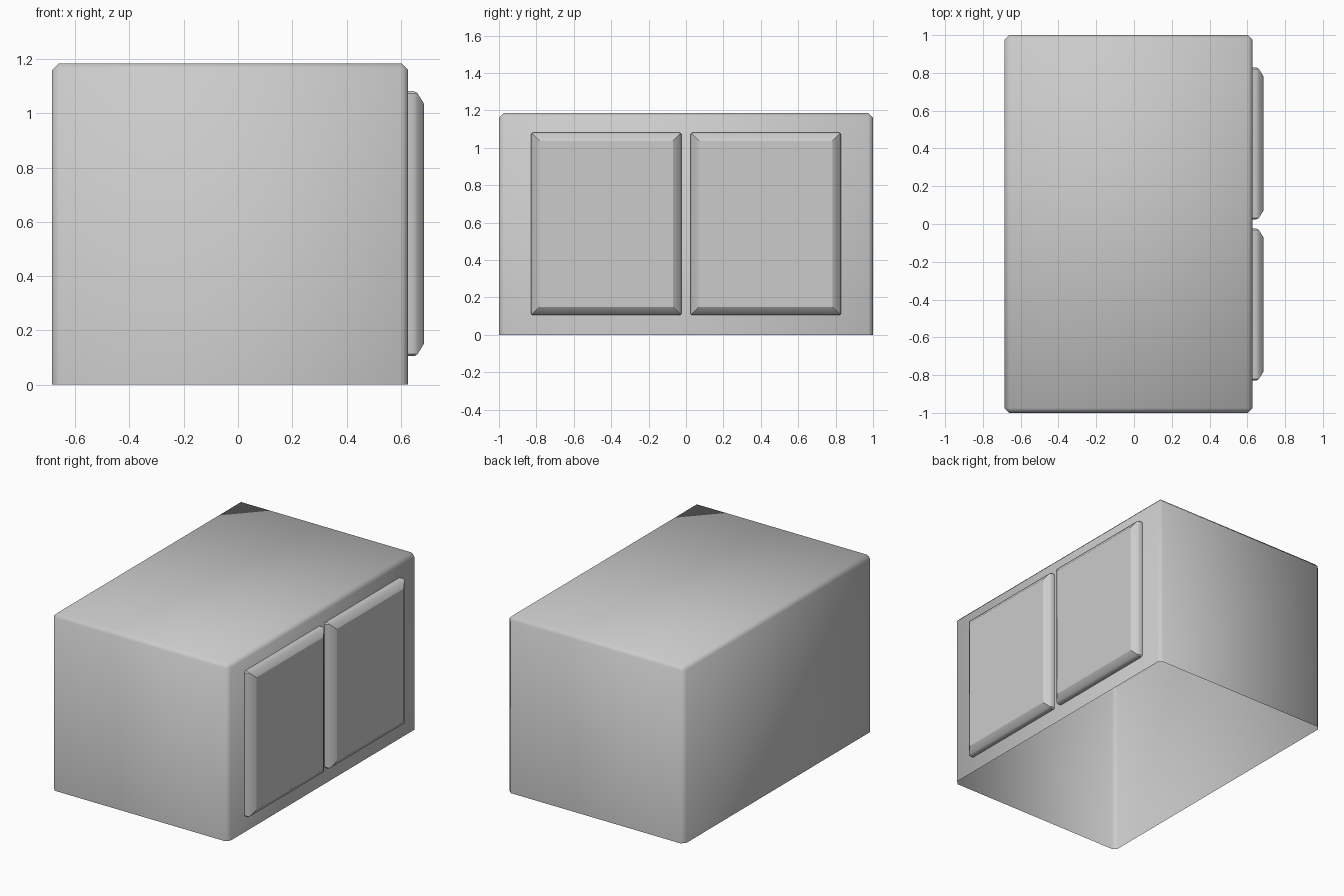
import bpy, bmesh
from math import radians

if "Cube" in bpy.data.objects:
    bpy.data.objects.remove(bpy.data.objects["Cube"])


def finish(name, bm, bevel_edges, width, smooth_angle):
    """Chamfer the given edges and turn the bmesh into a smooth-shaded object."""
    bmesh.ops.recalc_face_normals(bm, faces=bm.faces)
    bmesh.ops.bevel(bm, geom=bevel_edges, offset=width, segments=1,
                    profile=0.5, affect='EDGES')
    mesh = bpy.data.meshes.new(name)
    bm.to_mesh(mesh)
    bm.free()
    obj = bpy.data.objects.new(name, mesh)
    bpy.context.collection.objects.link(obj)
    bpy.ops.object.select_all(action='DESELECT')
    obj.select_set(True)
    bpy.context.view_layer.objects.active = obj
    bpy.ops.object.shade_smooth_by_angle(angle=radians(smooth_angle))
    return obj


def lofted_box(rings):
    """Stack of four-cornered rings, capped at the last ring, open at the first."""
    bm = bmesh.new()
    loops = [[bm.verts.new(p) for p in ring] for ring in rings]
    for a, b in zip(loops, loops[1:]):
        for i in range(4):
            j = (i + 1) % 4
            bm.faces.new((a[i], a[j], b[j], b[i]))
    bm.faces.new(loops[-1])
    return bm


# Cabinet shell: chamfered box with an open underside
X0, X1, Y, H = -0.685, 0.627, 1.0, 1.185
corners = [(X0, -Y), (X1, -Y), (X1, Y), (X0, Y)]
bm = lofted_box([[(x, y, z) for x, y in corners] for z in (0, H)])
finish("cabinet_body", bm, [e for e in bm.edges if not e.is_boundary], 0.025, 60)


# Raised door panels with sloped borders, mirrored about y = 0
def door_ring(x, inset, side):
    y0, y1 = 0.025 + inset, 0.828 - inset
    z0, z1 = 0.105 + inset, 1.082 - inset
    return [(x, side * y, z) for y, z in ((y0, z0), (y1, z0), (y1, z1), (y0, z1))]


for side, label in ((-1, "front"), (1, "back")):
    bm = lofted_box([door_ring(X1 - 0.002, 0, side), door_ring(0.657, 0, side),
                     door_ring(0.685, 0.045, side)])
    # soften only the outer corners and rim
    rim = [e for e in bm.edges if not e.is_boundary
           and all(v.co.x < 0.66 for v in e.verts)]
    finish("door_panel_" + label, bm, rim, 0.008, 30)
